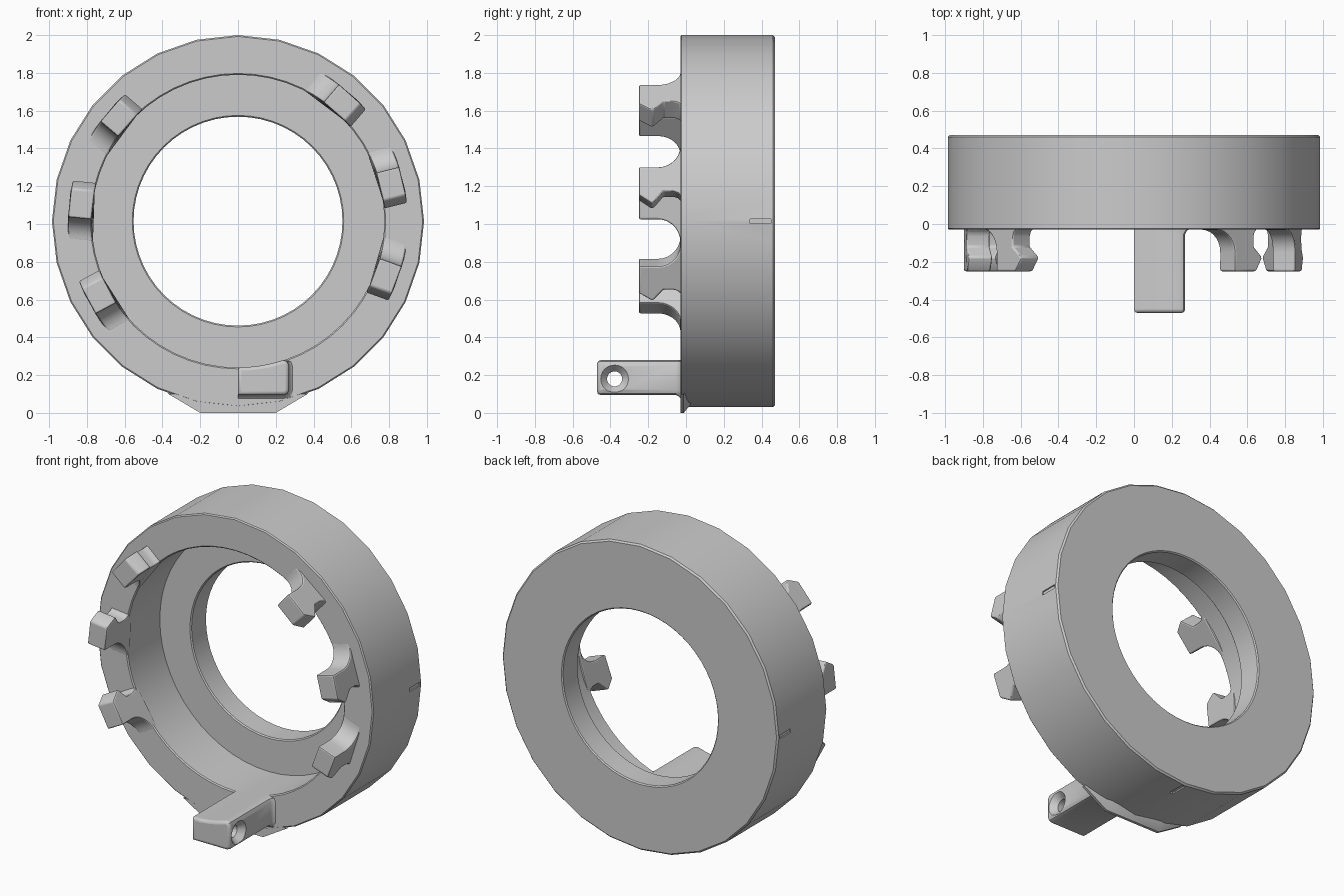
import bpy, bmesh, math
from mathutils import Vector, Matrix

if "Cube" in bpy.data.objects:
    bpy.data.objects.remove(bpy.data.objects["Cube"])

CZ = 1.015        # height of the ring axis
FRONT = -0.03     # front plane of the ring
BORE = 0.775      # radius of the cup


def finish(name, bm, angle=35):
    bmesh.ops.recalc_face_normals(bm, faces=bm.faces)
    me = bpy.data.meshes.new(name)
    bm.to_mesh(me)
    bm.free()
    ob = bpy.data.objects.new(name, me)
    bpy.context.collection.objects.link(ob)
    select(ob)
    bpy.ops.object.shade_smooth_by_angle(angle=math.radians(angle))
    return ob


def select(ob):
    bpy.ops.object.select_all(action='DESELECT')
    ob.select_set(True)
    bpy.context.view_layer.objects.active = ob


def loft(name, loops, closed=False):
    bm = bmesh.new()
    rings = [[bm.verts.new(p) for p in lp] for lp in loops]
    n = len(rings[0])
    pairs = list(zip(rings, rings[1:])) + ([(rings[-1], rings[0])] if closed else [])
    for a, b in pairs:
        for i in range(n):
            j = (i + 1) % n
            bm.faces.new((a[i], a[j], b[j], b[i]))
    if not closed:
        bm.faces.new(rings[0])
        bm.faces.new(rings[-1])
    return finish(name, bm)


def box(name, center, size):
    bm = bmesh.new()
    bmesh.ops.create_cube(bm, size=1, matrix=Matrix.Translation(center) @ Matrix.Diagonal((*size, 1)))
    return finish(name, bm)


def cone_x(name, x0, x1, r0, r1, y, z):
    bm = bmesh.new()
    m = Matrix.Translation(((x0 + x1) / 2, y, z)) @ Matrix.Rotation(math.pi / 2, 4, 'Y')
    bmesh.ops.create_cone(bm, cap_ends=True, segments=24, radius1=r0, radius2=r1, depth=x1 - x0, matrix=m)
    return finish(name, bm)


def bevel(ob, width, segments=2, angle=40):
    select(ob)
    m = ob.modifiers.new("bevel", 'BEVEL')
    m.width, m.segments = width, segments
    m.limit_method, m.angle_limit = 'ANGLE', math.radians(angle)
    bpy.ops.object.modifier_apply(modifier=m.name)
    bpy.ops.object.shade_smooth_by_angle(angle=math.radians(35))


def cut(ob, cutter):
    cutter.hide_render = True
    select(ob)
    m = ob.modifiers.new("cut", 'BOOLEAN')
    m.operation, m.object, m.solver = 'DIFFERENCE', cutter, 'EXACT'
    bpy.ops.object.modifier_apply(modifier=m.name)
    bpy.data.objects.remove(cutter)


# Ring body: lathed section, (radius, y); the outer wall is a 28-gon
section = [(0.978, FRONT), (0.985, FRONT + 0.007), (0.985, 0.46), (0.975, 0.47),
           (0.56, 0.47), (0.553, 0.463), (0.553, 0.317), (0.56, 0.31),
           (BORE, 0.31), (BORE, FRONT + 0.007), (BORE + 0.007, FRONT)]
N = 56
loops = []
for r, y in section:
    lp = []
    for i in range(N):
        a = 2 * math.pi * i / N
        q = r * math.cos(2 * math.pi / N) if r > 0.9 and i % 2 else r
        lp.append((q * math.cos(a), y, CZ + q * math.sin(a)))
    loops.append(lp)
ring = loft("ring_body", loops, closed=True)

# Engraved index slots on both sides and underneath
for sx in (-1, 1):
    cut(ring, box("slot_cutter", (sx * 0.99, 0.395, CZ), (0.03, 0.11, 0.024)))
cut(ring, box("slot_cutter", (0, 0.395, CZ - 0.99), (0.024, 0.11, 0.03)))
select(ring)
bpy.ops.object.shade_smooth_by_angle(angle=math.radians(30))

# Plain label plate on the cup floor
box("label_plate", (0, 0.309, 1.675), (0.28, 0.01, 0.15))

# Flat foot under the front edge
foot = [(-0.37, 0.101), (-0.2, 0), (0.2, 0), (0.37, 0.101)]
loft("foot", [[(x, FRONT + 0.0005, z) for x, z in foot],
              [(x, -0.012, z) for x, z in foot],
              [(x * 0.9, 0.025, z + 0.045) for x, z in foot]])

# Locking hooks: outline in (clockwise offset, y)
outline = [(-0.19, 0), (-0.19, FRONT)]
for k in range(1, 8):
    a = math.radians(90 - 90 * k / 7)
    outline.append((-0.192 + 0.12 * math.cos(a), -0.15 + 0.12 * math.sin(a)))
outline += [(-0.072, -0.25), (0.08, -0.25), (0.122, -0.185), (0.122, -0.172),
            (0.062, -0.12), (0.062, -0.065), (0.07, -0.042), (0.085, FRONT), (0.085, 0)]
for idx, deg in enumerate((49, 14, -20, 139.5, 174, 208.5)):
    a = math.radians(deg)
    out, cw = Vector((math.cos(a), 0, math.sin(a))), Vector((math.sin(a), 0, -math.cos(a)))
    loops = []
    for r in (BORE + 0.001, 0.9):
        loops.append([Vector((0, y, CZ)) + cw * t + out * math.sqrt(r * r - t * t) for t, y in outline])
    bevel(loft(f"locking_hook_{idx + 1}", loops), 0.009)

# Arm with screw hole; upper face follows the cup
top = [(x, CZ - math.sqrt(0.774 ** 2 - x * x)) for x in (0, 0.06, 0.12, 0.18, 0.24)]
prof = top + [(0.262, 0.272), (0.27, 0.25), (0.27, 0.12), (0.262, 0.103), (0.245, 0.095), (0, 0.095)]


def arm_loop(y, grow):
    return [(x + (grow if x > 0.25 else 0), y, z - (grow if z < 0.11 else 0)) for x, z in prof]


arm = loft("arm", [arm_loop(0, 0.018), arm_loop(FRONT, 0.018), arm_loop(-0.038, 0.008),
                   arm_loop(-0.055, 0), arm_loop(-0.47, 0)])
select(arm)
bm = bmesh.new()
bm.from_mesh(arm.data)
tip = [e for e in bm.edges if all(v.co.y < -0.46 for v in e.verts)]
bmesh.ops.bevel(bm, geom=tip, offset=0.018, segments=3, profile=0.5, affect='EDGES')
bm.to_mesh(arm.data)
bm.free()
cut(arm, cone_x("hole_cutter", -0.1, 0.4, 0.04, 0.04, -0.378, 0.18))
cut(arm, cone_x("countersink_cutter", 0.225, 0.275, 0.035, 0.078, -0.378, 0.18))
select(arm)
bpy.ops.object.shade_smooth_by_angle(angle=math.radians(35))
